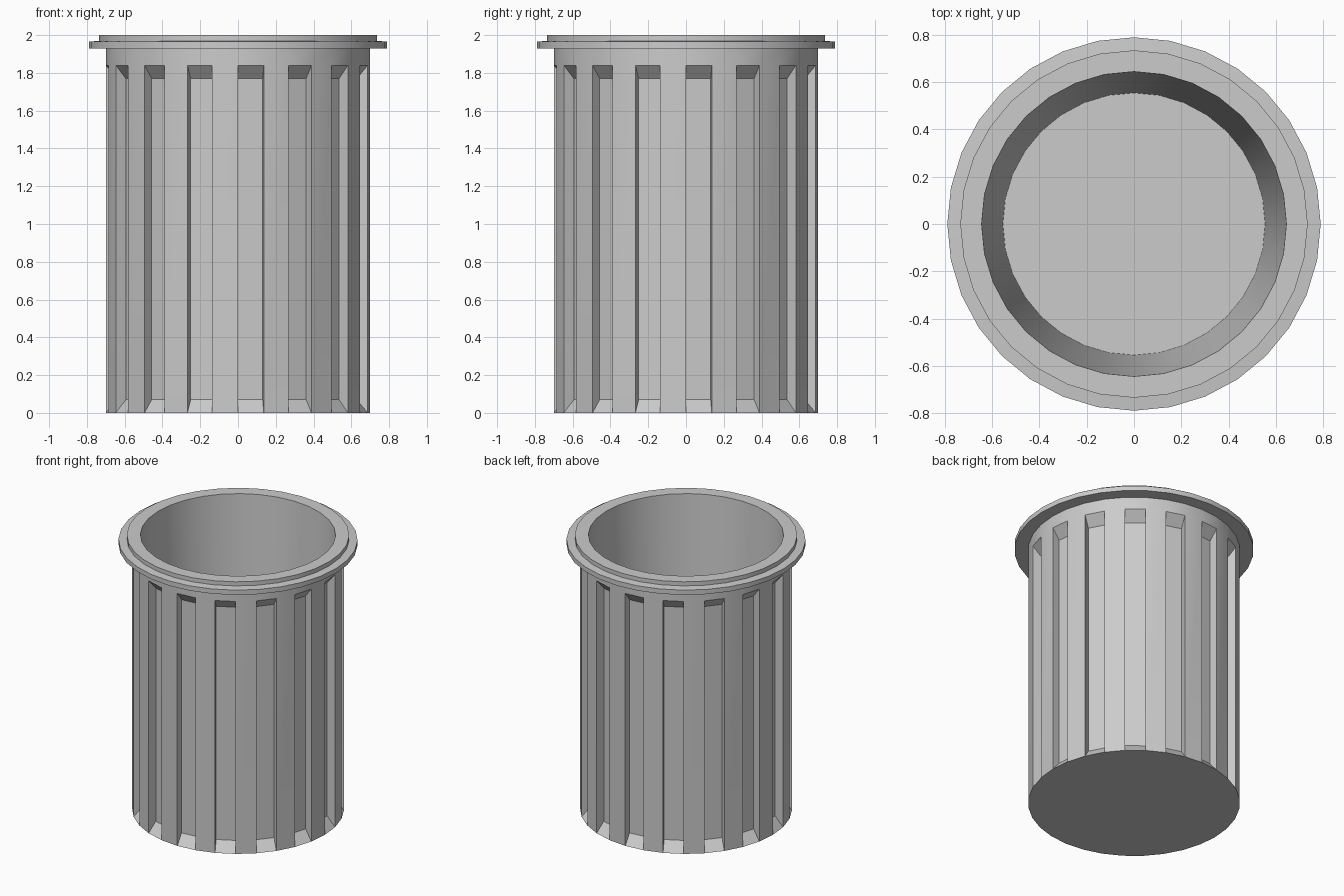
import bpy, bmesh
from math import cos, sin, pi

if "Cube" in bpy.data.objects:
    bpy.data.objects.remove(bpy.data.objects["Cube"])

N = 32            # sides of the bin
DEPTH = 0.06      # flute depth
SLOPE = 0.07      # height of the sloped flute ends

# outer base, wall, stepped rim, then tapered interior down to the floor
PROFILE = [(0.70, 0.0), (0.70, 1.84), (0.70, 1.93), (0.79, 1.93), (0.79, 1.965),
           (0.735, 1.97), (0.735, 2.0), (0.645, 2.0), (0.555, 0.08)]

bm = bmesh.new()
rings = [[bm.verts.new((r * cos(2 * pi * i / N), r * sin(2 * pi * i / N), z))
          for i in range(N)] for r, z in PROFILE]


def flute(i):
    """Recessed panel with straight sides and sloped ends."""
    j = (i + 1) % N
    a = 2 * pi * (i + 0.5) / N
    outer = [rings[0][i], rings[0][j], rings[1][j], rings[1][i]]
    inner = []
    for k, v in enumerate(outer):
        dz = SLOPE if k < 2 else -SLOPE
        inner.append(bm.verts.new((v.co.x - DEPTH * cos(a),
                                   v.co.y - DEPTH * sin(a), v.co.z + dz)))
    bm.faces.new(inner)
    for k in range(4):
        m = (k + 1) % 4
        bm.faces.new((outer[k], outer[m], inner[m], inner[k]))


# walls: every second panel of the outer wall is a flute
for k in range(len(rings) - 1):
    for i in range(N):
        j = (i + 1) % N
        if k == 0 and i % 2 == 0:
            flute(i)
        else:
            bm.faces.new((rings[k][i], rings[k][j], rings[k + 1][j], rings[k + 1][i]))

# underside and inside floor
bm.faces.new(rings[0][::-1])
bm.faces.new(rings[-1])
bmesh.ops.recalc_face_normals(bm, faces=bm.faces)

mesh = bpy.data.meshes.new("fluted_bin")
bm.to_mesh(mesh)
bm.free()
obj = bpy.data.objects.new("fluted_bin", mesh)
bpy.context.collection.objects.link(obj)

# soft facets with crisp rim and flute edges
bpy.context.view_layer.objects.active = obj
obj.select_set(True)
bpy.ops.object.shade_smooth_by_angle(angle=pi / 6)
